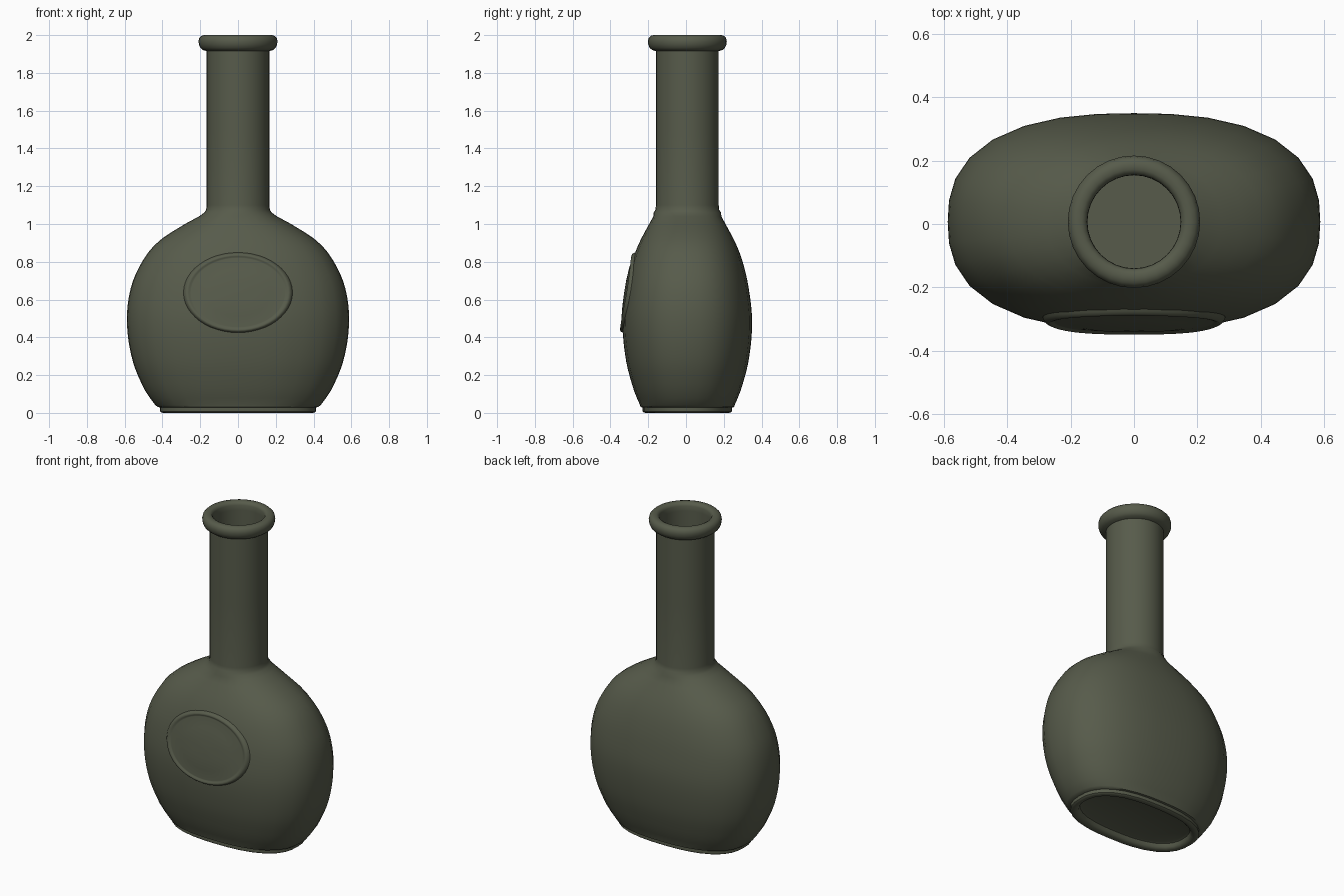
import bpy, bmesh, math

if "Cube" in bpy.data.objects:
    bpy.data.objects.remove(bpy.data.objects["Cube"])

SEG = 32
CY = 0.007  # the body sits slightly behind the centre because of the front seal

# body profile: z, half width x, half depth y, roundness exponent
BODY = [(0.04, 0.437, 0.250, 2.5), (0.12, 0.493, 0.283, 2.5), (0.28, 0.559, 0.325, 2.5),
        (0.48, 0.588, 0.343, 2.5), (0.66, 0.568, 0.325, 2.5), (0.80, 0.508, 0.293, 2.45),
        (0.90, 0.430, 0.255, 2.35), (0.98, 0.315, 0.213, 2.2), (1.04, 0.207, 0.180, 2.05)]


def body_at(z):
    """Smooth interpolation of the body profile."""
    i = max(0, min(len(BODY) - 2, sum(p[0] <= z for p in BODY) - 1))
    p1, p2 = BODY[i], BODY[i + 1]
    p0, p3 = BODY[max(i - 1, 0)], BODY[min(i + 2, len(BODY) - 1)]
    h = p2[0] - p1[0]
    t = (z - p1[0]) / h
    out = []
    for k in (1, 2, 3):
        m1 = (p2[k] - p0[k]) / (p2[0] - p0[0]) * h
        m2 = (p3[k] - p1[k]) / (p3[0] - p1[0]) * h
        out.append((2*t**3 - 3*t*t + 1) * p1[k] + (t**3 - 2*t*t + t) * m1
                   + (3*t*t - 2*t**3) * p2[k] + (t**3 - t*t) * m2)
    return out


def front_y(x, z):
    a, b, n = body_at(z)
    return CY - b * max(0.0, 1 - abs(x / a) ** n) ** (1 / n)


def oval(z, a, b, n):
    pts = []
    for i in range(SEG):
        t = 2 * math.pi * i / SEG
        c, s = math.cos(t), math.sin(t)
        r = (abs(c) ** n + abs(s) ** n) ** (-1 / n)
        pts.append((a * r * c, CY + b * r * s, z))
    return pts


def loft(name, rings, cap_start, cap_end):
    bm = bmesh.new()
    vr = [[bm.verts.new(p) for p in ring] for ring in rings]
    for lo, hi in zip(vr, vr[1:]):
        for i in range(len(lo)):
            j = (i + 1) % len(lo)
            bm.faces.new((lo[i], lo[j], hi[j], hi[i]))
    if cap_start:
        bm.faces.new(vr[0][::-1])
    if cap_end:
        bm.faces.new(vr[-1])
    me = bpy.data.meshes.new(name)
    bm.to_mesh(me)
    bm.free()
    ob = bpy.data.objects.new(name, me)
    bpy.context.collection.objects.link(ob)
    me.materials.append(glass)
    bpy.ops.object.select_all(action='DESELECT')
    ob.select_set(True)
    bpy.context.view_layer.objects.active = ob
    bpy.ops.object.shade_smooth_by_angle(angle=math.radians(45))
    return ob


glass = bpy.data.materials.new("dark_green_glass")
glass.diffuse_color = (0.095, 0.105, 0.07, 1)
glass.use_nodes = True
glass.node_tree.nodes["Principled BSDF"].inputs["Base Color"].default_value = glass.diffuse_color

# recessed base and foot rim
rings = [oval(z, 0.412 - d, 0.236 - d, 2.5) for z, d in
         [(0.035, 0.065), (0.03, 0.052), (0.012, 0.045), (0.003, 0.035), (0, 0.022),
          (0.001, 0.008), (0.007, 0.0), (0.028, 0.0), (0.031, -0.012)]]
# body
rings += [oval(z, *body_at(z)) for z in [0.04 + i * 1.0 / 26 for i in range(27)]]
# neck, rolled lip and bore
rings += [oval(z, r, r, 2) for r, z in
          [(0.179, 1.06), (0.169, 1.075), (0.166, 1.10), (0.166, 1.5), (0.166, 1.915),
           (0.186, 1.921), (0.199, 1.932), (0.207, 1.95), (0.209, 1.968), (0.205, 1.985),
           (0.194, 1.996), (0.18, 2.0), (0.165, 1.999), (0.154, 1.993), (0.148, 1.98),
           (0.147, 1.95), (0.147, 1.0)]]
loft("bottle", rings, True, True)

# oval seal following the front of the body: scale, height above the surface
seal = []
for s, lift in [(1.02, -0.006), (1.0, 0.005), (0.975, 0.012), (0.945, 0.014), (0.915, 0.011),
                (0.89, 0.006), (0.87, 0.005), (0.6, 0.006), (0.3, 0.006), (0.02, 0.006)]:
    ring = []
    for i in range(48):
        t = 2 * math.pi * i / 48
        x, z = 0.285 * s * math.cos(t), 0.637 + 0.21 * s * math.sin(t)
        ring.append((x, front_y(x, z) - lift, z))
    seal.append(ring)
loft("front_seal", seal, False, True)
